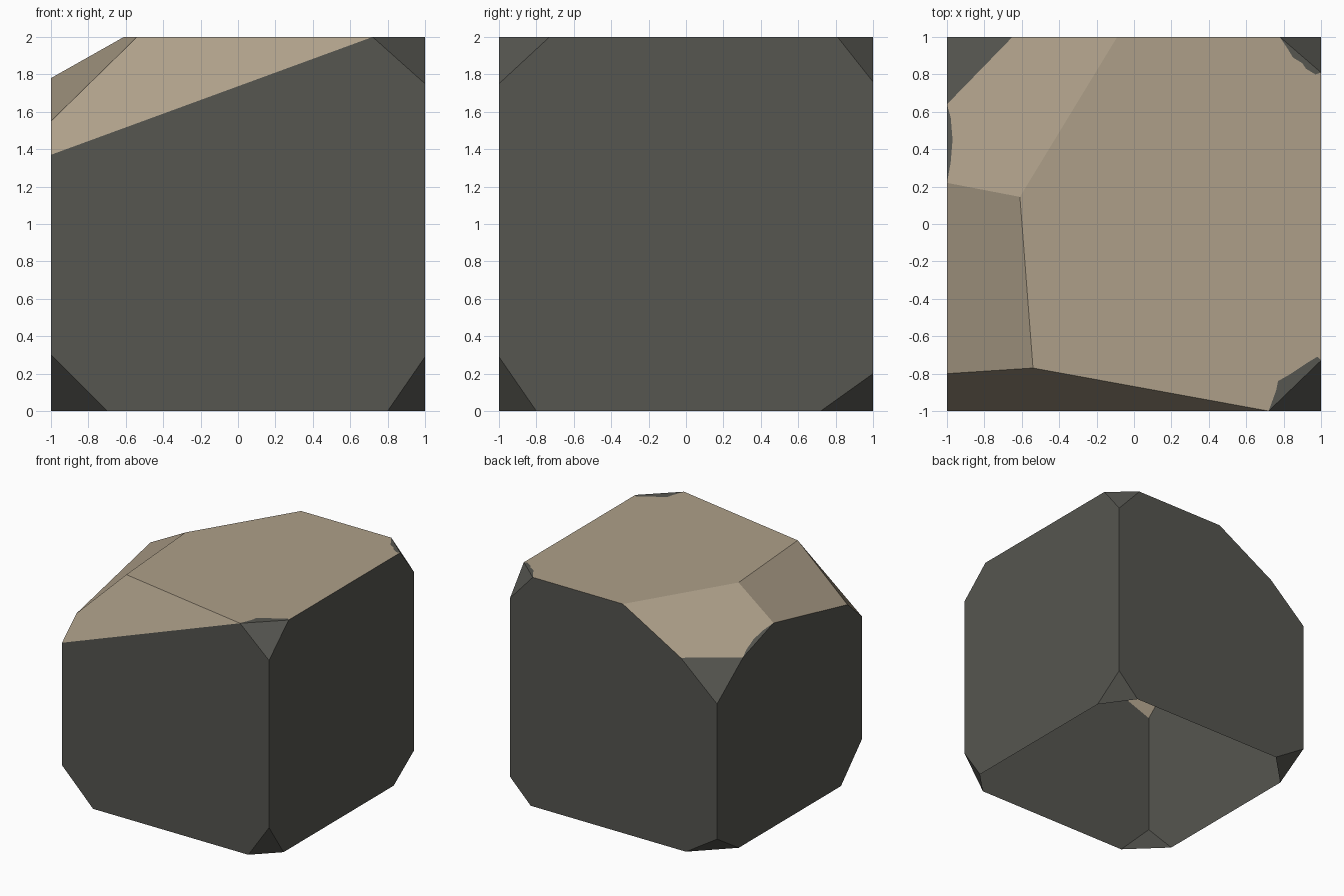
import bpy
import bmesh

if "Cube" in bpy.data.objects:
    bpy.data.objects.remove(bpy.data.objects["Cube"])


def material(name, rgb):
    m = bpy.data.materials.new(name)
    m.diffuse_color = (*rgb, 1)
    m.use_nodes = True
    m.node_tree.nodes["Principled BSDF"].inputs["Base Color"].default_value = m.diffuse_color
    return m


bm = bmesh.new()


def V(x, y, z):
    return bm.verts.new((x, y, z))


def face(verts, mat=0):
    f = bm.faces.new(verts)
    f.material_index = mat
    return f


def corner(sx, sy, z, dx, dy, dz):
    """Clipped cube corner: points along the x, y and z edges plus a triangle."""
    s = 1 if z == 0 else -1
    pts = (V(sx - sx * dx, sy, z), V(sx, sy - sy * dy, z), V(sx, sy, z + s * dz))
    face(pts)
    return pts


# Clipped corners, bottom then top (L/R = left/right, f/b = front/back)
Lf = corner(-1, -1, 0, .30, .29, .30)
Rf = corner(1, -1, 0, .20, .20, .29)
Rb = corner(1, 1, 0, .20, .28, .20)
Lb = corner(-1, 1, 0, .30, .30, .19)
TRf = corner(1, -1, 2, .28, .27, .25)
TRb = corner(1, 1, 2, .22, .19, .24)

# Deeper back-left top corner
TLb = (V(-.65, 1, 1.68), V(-1, .64, 1.64), V(-1, 1, 1.37))
face(TLb)

# Points of the worn upper facets
low = V(-1, -1, 1.37)
left_front = V(-1, -.80, 1.55)
left_back = V(-1, .22, 1.78)
ridge_front = V(-.54, -.77, 2)
ridge_back = V(-.61, .145, 2)
back = V(-.09, 1, 2)

# Ragged colour borders beside the clipped corners
rag_f = [V(x, y, 2) for x, y in ((.76, -.89), (.77, -.84), (.84, -.80), (.93, -.74), (.98, -.71))]
rag_b = [V(x, y, 2) for x, y in ((.97, .80), (.92, .83), (.90, .86), (.85, .89), (.82, .94))]
rag_l = [V(-.98, .57, 1.672), V(-.97, .45, 1.72), V(-.98, .33, 1.755)]

# Dark side walls (the underside is open)
face((Lf[0], Rf[0], Rf[2], TRf[2], TRf[0], low, Lf[2]))
face((Rf[1], Rb[1], Rb[2], TRb[2], TRb[1], TRf[1], TRf[2], Rf[2]))
face((Rb[0], Lb[0], Lb[2], TLb[2], TLb[0], back, TRb[0], TRb[2], Rb[2]))
face((Lb[1], Lf[1], Lf[2], low, left_front, left_back, TLb[1], TLb[2], Lb[2]))

# Dark slivers spilling onto the top
face((TRf[0], TRf[1], *reversed(rag_f)))
face((TRb[1], TRb[0], *reversed(rag_b)))
face((TLb[1], left_back, *reversed(rag_l)))

# Tan top and its sloping facets
top = face((ridge_front, TRf[0], *rag_f, TRf[1], TRb[1], *rag_b, TRb[0], back, ridge_back), 1)
face((low, TRf[0], ridge_front, left_front), 1)
face((left_front, ridge_front, ridge_back, left_back), 1)
face((left_back, ridge_back, back, TLb[0], TLb[1], *rag_l), 1)

# Consistent outward normals
bmesh.ops.recalc_face_normals(bm, faces=bm.faces[:])
top.normal_update()
if top.normal.z < 0:
    bmesh.ops.reverse_faces(bm, faces=bm.faces[:])

mesh = bpy.data.meshes.new("stone_block")
bm.to_mesh(mesh)
bm.free()
mesh.materials.append(material("dark grey stone", (.092, .092, .080)))
mesh.materials.append(material("tan stone", (.42, .347, .25)))
bpy.context.collection.objects.link(bpy.data.objects.new("stone_block", mesh))
